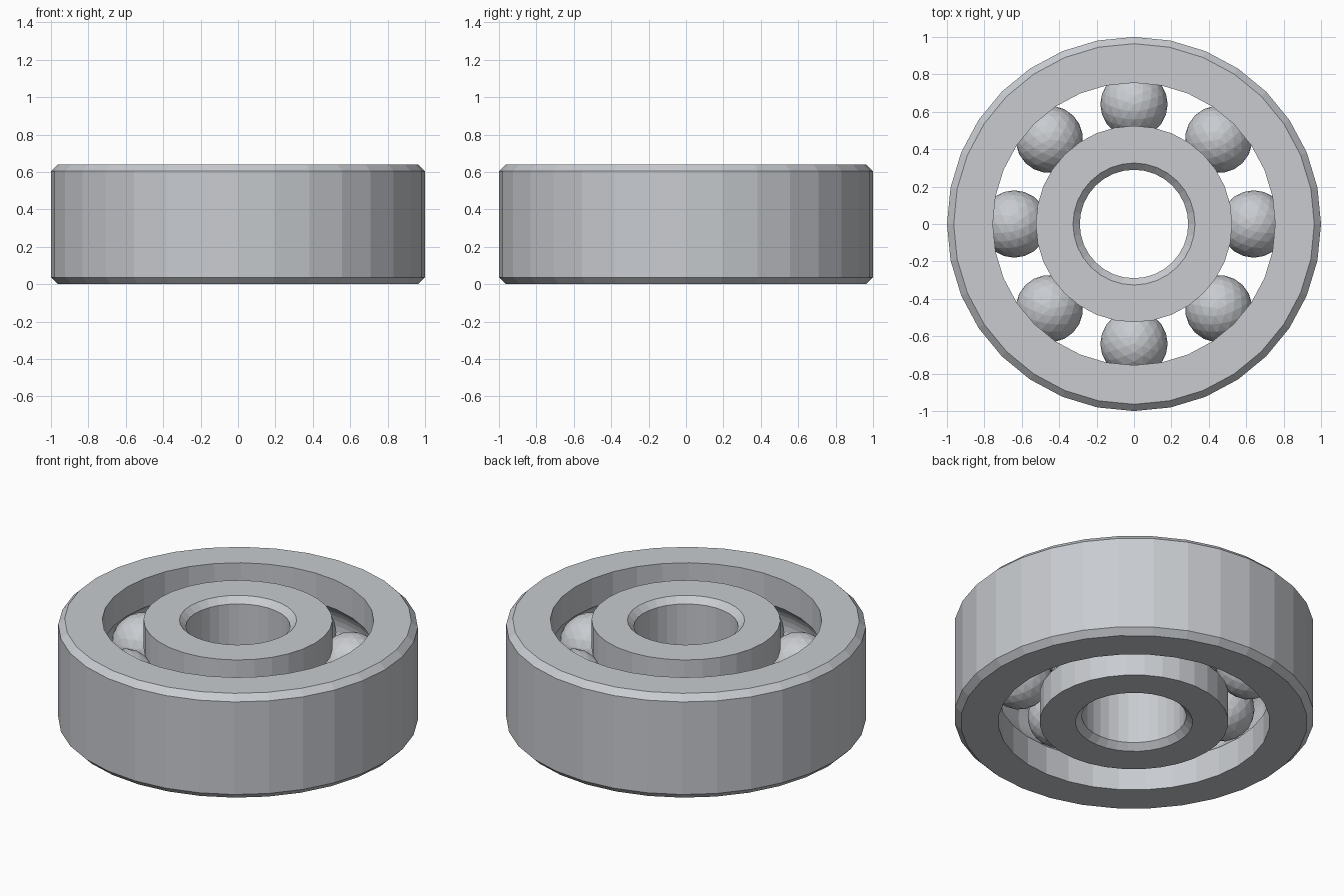
import bpy, bmesh
from math import sin, cos, pi, asin, sqrt

SEGMENTS = 32
HEIGHT = 0.64
MID = HEIGHT / 2
CHAMFER = 0.036
TRACK = 0.64        # radius of the circle the balls run on
BALL = 0.18
OUTER, OUTER_BORE = 1.0, 0.755
INNER, INNER_BORE = 0.525, 0.29

cube = bpy.data.objects.get("Cube")
if cube:
    bpy.data.objects.remove(cube, do_unlink=True)

steel = bpy.data.materials.new("brushed steel")
steel.use_nodes = True
colour = (0.58, 0.60, 0.63, 1)
steel.diffuse_color = colour
steel.node_tree.nodes["Principled BSDF"].inputs["Base Color"].default_value = colour


def finish(name, bm):
    mesh = bpy.data.meshes.new(name)
    bm.to_mesh(mesh)
    bm.free()
    mesh.materials.append(steel)
    obj = bpy.data.objects.new(name, mesh)
    bpy.context.collection.objects.link(obj)
    return obj


def groove(wall, side, steps=10):
    """Arc of the ball track, from low to high, cut into a wall radius."""
    r = BALL + 0.003
    half = asin(sqrt(r * r - (wall - TRACK) ** 2) / r)
    angles = [half * (2 * i / steps - 1) for i in range(steps + 1)]
    return [(TRACK + side * r * cos(a), MID + r * sin(a)) for a in angles]


def lathe(name, profile):
    """Turn a closed (radius, height) profile around the z axis."""
    bm = bmesh.new()
    rings = []
    for i in range(SEGMENTS):
        a = 2 * pi * i / SEGMENTS
        rings.append([bm.verts.new((r * cos(a), r * sin(a), z)) for r, z in profile])
    n = len(profile)
    for i, ring in enumerate(rings):
        after = rings[(i + 1) % SEGMENTS]
        for j in range(n):
            k = (j + 1) % n
            bm.faces.new((ring[j], after[j], after[k], ring[k]))
    bmesh.ops.recalc_face_normals(bm, faces=bm.faces)
    return finish(name, bm)


def chamfered(wall, side):
    """Wall running from low to high with both corners cut."""
    return [(wall + side * CHAMFER, 0), (wall, CHAMFER),
            (wall, HEIGHT - CHAMFER), (wall + side * CHAMFER, HEIGHT)]


# Rings, each with a ball track cut in the wall facing the balls
lathe("outer_ring", chamfered(OUTER, -1) + [(OUTER_BORE, HEIGHT)]
      + groove(OUTER_BORE, 1)[::-1] + [(OUTER_BORE, 0)])
lathe("inner_ring", chamfered(INNER_BORE, 1) + [(INNER, HEIGHT)]
      + groove(INNER, -1)[::-1] + [(INNER, 0)])

# Balls
for i in range(8):
    a = 2 * pi * i / 8
    bm = bmesh.new()
    bmesh.ops.create_icosphere(bm, subdivisions=3, radius=BALL)
    ball = finish(f"ball_{i + 1}", bm)
    ball.location = (TRACK * cos(a), TRACK * sin(a), MID)
    ball.rotation_euler.z = a
